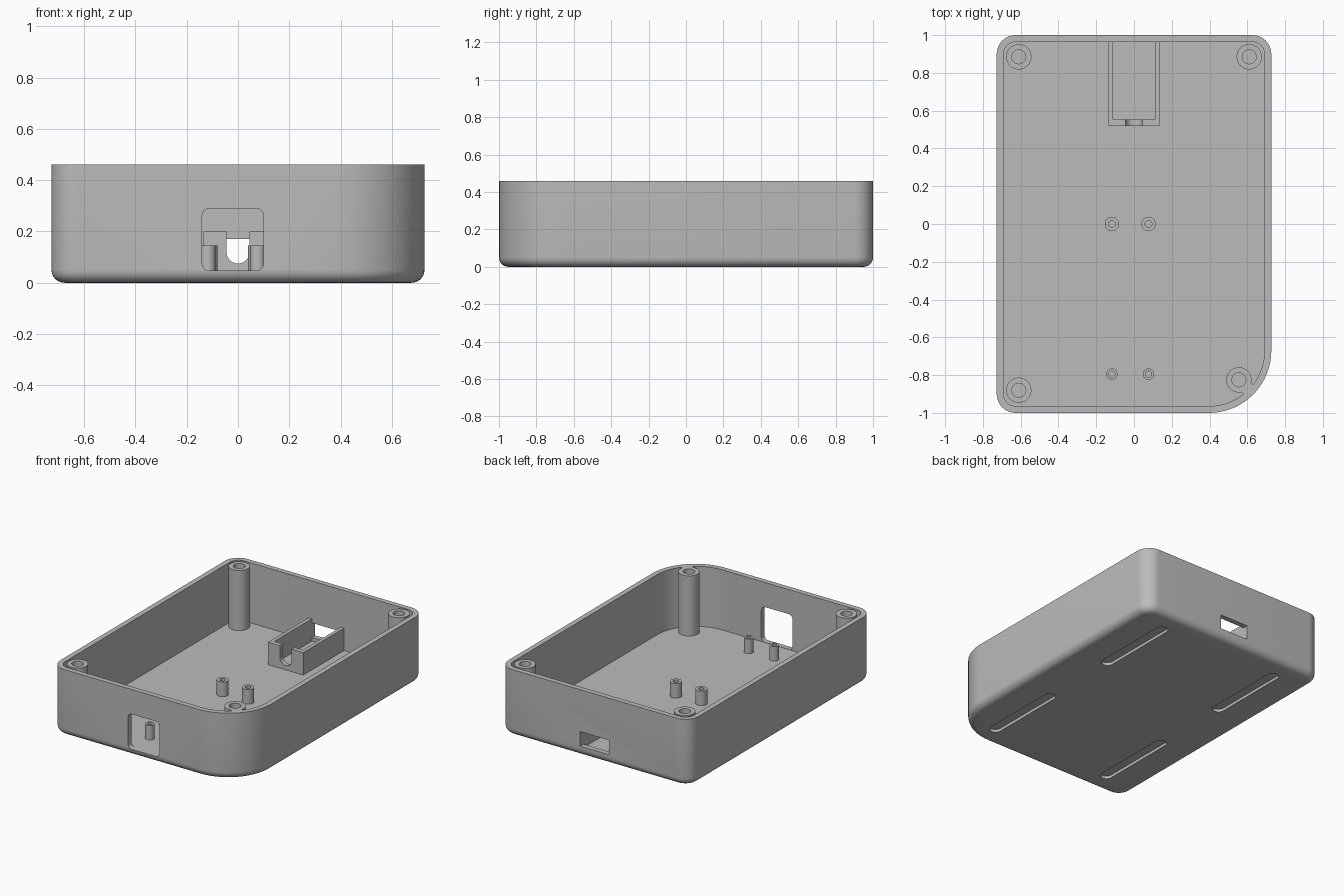
import bpy, bmesh, math
from mathutils import Matrix, Vector

cube = bpy.data.objects.get("Cube")
if cube:
    bpy.data.objects.remove(cube, do_unlink=True)

grey = bpy.data.materials.new("light grey plastic")
grey.use_nodes = True
colour = (0.5, 0.5, 0.5, 1)
grey.diffuse_color = colour
grey.node_tree.nodes["Principled BSDF"].inputs["Base Color"].default_value = colour

HX, HY, H = 0.727, 1.0, 0.46
WALL, FLOOR = 0.036, 0.045


def rounded(x0, x1, y0, y1, radii, seg=10):
    """Rounded rectangle outline; radii run counter-clockwise from (x0, y0)."""
    pts = []
    corners = [(x0, y0, 1, 1), (x1, y0, -1, 1), (x1, y1, -1, -1), (x0, y1, 1, -1)]
    for i, ((cx, cy, sx, sy), r) in enumerate(zip(corners, radii)):
        if r == 0:
            pts.append((cx, cy))
            continue
        n = seg if r < 0.2 else seg * 2
        for k in range(n + 1):
            a = math.pi + (i + k / n) * math.pi / 2
            pts.append((cx + sx * r + r * math.cos(a), cy + sy * r + r * math.sin(a)))
    return pts


def finish(name, bm):
    bmesh.ops.recalc_face_normals(bm, faces=bm.faces)
    mesh = bpy.data.meshes.new(name)
    bm.to_mesh(mesh)
    bm.free()
    mesh.materials.append(grey)
    ob = bpy.data.objects.new(name, mesh)
    bpy.context.collection.objects.link(ob)
    return ob


def prism(name, pts, low, high, along_y=False, bevel=0):
    """Extrude an outline along z, or an x-z outline along y."""
    bm = bmesh.new()
    base = bm.faces.new([bm.verts.new((a, low, b) if along_y else (a, b, low)) for a, b in pts])
    edges = list(base.edges)
    top = bmesh.ops.extrude_face_region(bm, geom=[base], use_keep_orig=True)["geom"]
    shift = (0, high - low, 0) if along_y else (0, 0, high - low)
    bmesh.ops.translate(bm, vec=shift, verts=[v for v in top if isinstance(v, bmesh.types.BMVert)])
    if bevel:
        bmesh.ops.recalc_face_normals(bm, faces=bm.faces)
        bmesh.ops.bevel(bm, geom=edges, offset=bevel, segments=6, profile=0.5,
                        affect='EDGES', clamp_overlap=False)
    return finish(name, bm)


def box(name, x0, x1, y0, y1, z0, z1):
    return prism(name, rounded(x0, x1, y0, y1, (0, 0, 0, 0)), z0, z1)


def activate(ob):
    bpy.ops.object.select_all(action='DESELECT')
    ob.select_set(True)
    bpy.context.view_layer.objects.active = ob


def cut(ob, cutter):
    mod = ob.modifiers.new("cut", 'BOOLEAN')
    mod.operation, mod.solver, mod.object = 'DIFFERENCE', 'EXACT', cutter
    activate(ob)
    bpy.ops.object.modifier_apply(modifier=mod.name)
    bpy.data.objects.remove(cutter, do_unlink=True)


def smooth(ob):
    activate(ob)
    bpy.ops.object.shade_smooth_by_angle(angle=math.radians(30))


def post(name, x, y, r, hole, top, depth, sides=32):
    """Turned post standing in the floor, with a blind screw hole."""
    low = FLOOR - 0.01
    profile = [(0, low), (r, low), (r, top), (hole, top), (hole, top - depth), (0, top - depth)]
    bm = bmesh.new()
    vs = [bm.verts.new((px, 0, pz)) for px, pz in profile]
    edges = [bm.edges.new(pair) for pair in zip(vs, vs[1:])]
    bmesh.ops.spin(bm, geom=vs + edges, cent=(0, 0, 0), axis=(0, 0, 1),
                   angle=math.tau, steps=sides)
    bmesh.ops.remove_doubles(bm, verts=bm.verts, dist=0.0005)
    bmesh.ops.translate(bm, vec=(x, y, 0), verts=bm.verts)
    smooth(finish(name, bm))


# Tray shell: one large corner, rounded underside, hollow inside
shell = prism("case_shell", rounded(-HX, HX, -HY, HY, (0.1, 0.33, 0.1, 0.1)), 0, H, bevel=0.05)
ix, iy, r = HX - WALL, HY - WALL, 0.1 - WALL
cut(shell, prism("cavity", rounded(-ix, ix, -iy, iy, (r, 0.33 - WALL, r, r)), FLOOR, H + 0.2))

# Front window and rear port opening
cut(shell, prism("window", rounded(-0.14, 0.10, FLOOR + 0.002, 0.29, (0.03,) * 4, 6),
                 -1.1, -0.9, along_y=True))
cut(shell, box("port", -0.11, 0.11, 0.9, 1.1, 0.07, 0.17))

# Four shallow grooves under the floor
for sx in (-1, 1):
    for sy in (-1, 1):
        x, y = 0.465 * sx, 0.56 * sy
        cut(shell, prism("groove", rounded(x - 0.04, x + 0.04, y - 0.31, y + 0.31, (0.0399,) * 4, 8),
                         -0.1, 0.02))
smooth(shell)

# Corner screw posts, and the web joining one of them to the large corner
for name, x, y in (("back_left", 0.61, 0.885), ("back_right", -0.61, 0.885),
                   ("front_right", -0.61, -0.88), ("front_left", 0.555, -0.825)):
    post(name + "_screw_post", x, y, 0.067, 0.037, H, 0.3)
web = box("post_web", 0.05, 0.09, -0.035, 0.035, FLOOR - 0.01, H)
web.data.transform(Matrix.Translation(Vector((0.555, -0.825, 0))) @ Matrix.Rotation(-math.pi / 4, 4, 'Z'))

# Small board standoffs
for side, x in (("right", -0.117), ("left", 0.077)):
    post("middle_standoff_" + side, x, 0, 0.038, 0.018, 0.145, 0.08, 24)
    post("front_standoff_" + side, x, -0.795, 0.03, 0.016, 0.145, 0.08, 24)

# Port holder: three walls with a round-bottomed notch in front
holder = box("port_holder", -0.135, 0.135, 0.52, 0.97, FLOOR - 0.01, 0.2)
cut(holder, box("holder_cavity", -0.11, 0.11, 0.552, 1.1, -0.1, 0.4))
cut(holder, prism("holder_notch", rounded(-0.045, 0.045, 0.075, 0.3, (0.0449, 0.0449, 0, 0)),
                  0.45, 0.6, along_y=True))
smooth(holder)
